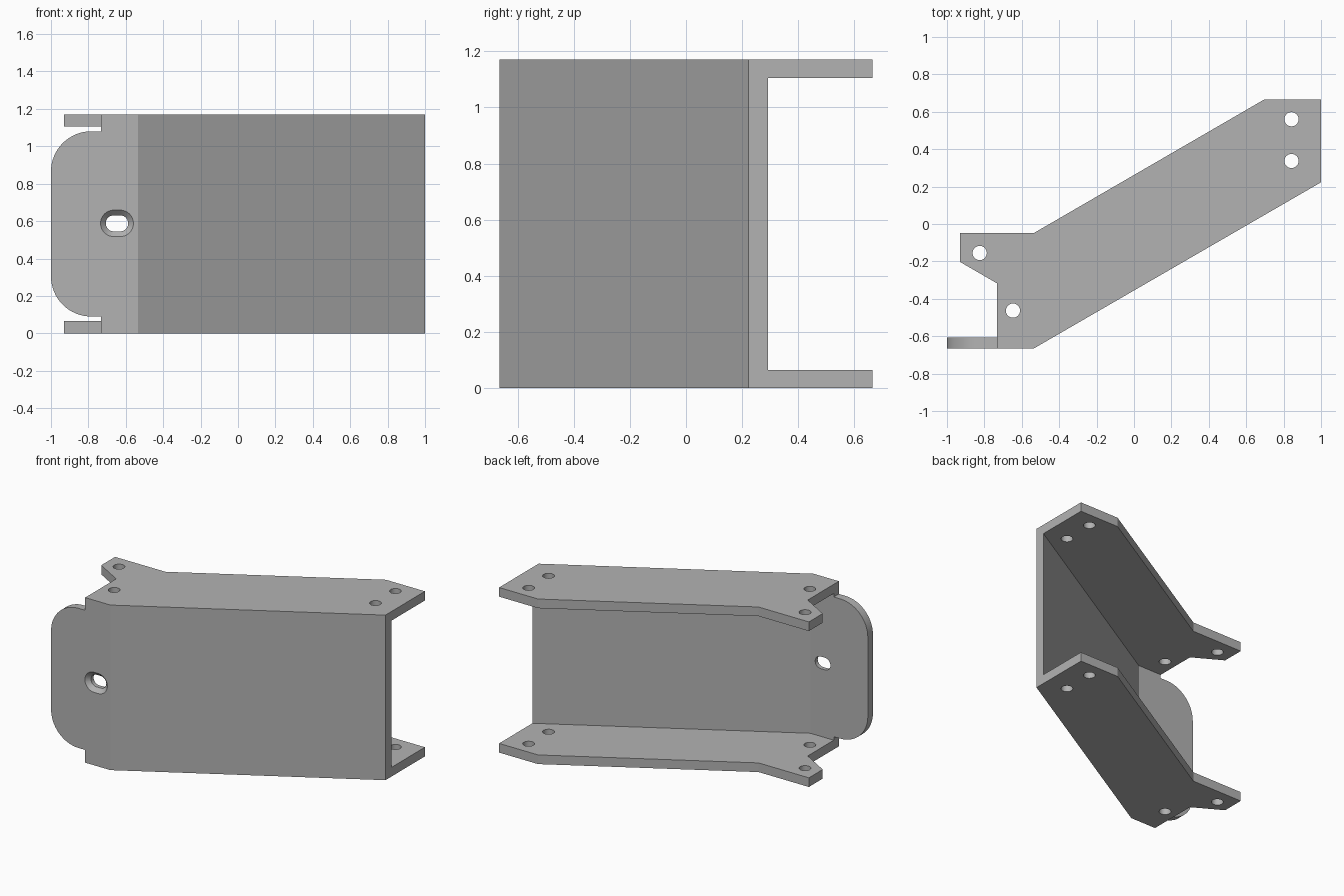
import bpy, bmesh, math
from mathutils import Vector

cube = bpy.data.objects.get("Cube")
if cube:
    bpy.data.objects.remove(cube, do_unlink=True)

HEIGHT, WALL = 1.17, 0.065
MID = HEIGHT / 2
FRONT, INNER = -0.665, -0.608

steel = bpy.data.materials.new("plain_grey_steel")
steel.use_nodes = True
grey = (0.45, 0.45, 0.45, 1)
steel.diffuse_color = grey
steel.node_tree.nodes["Principled BSDF"].inputs["Base Color"].default_value = grey


def loft(name, rings):
    """Closed solid through matching rings of points."""
    bm = bmesh.new()
    loops = [[bm.verts.new(p) for p in ring] for ring in rings]
    count = len(loops[0])
    for a, b in zip(loops, loops[1:]):
        for i in range(count):
            j = (i + 1) % count
            bm.faces.new((a[i], a[j], b[j], b[i]))
    bm.faces.new(loops[0])
    bm.faces.new(loops[-1])
    bmesh.ops.recalc_face_normals(bm, faces=bm.faces)
    mesh = bpy.data.meshes.new(name)
    bm.to_mesh(mesh)
    bm.free()
    mesh.materials.append(steel)
    obj = bpy.data.objects.new(name, mesh)
    bpy.context.collection.objects.link(obj)
    return obj


def prism(name, outline, z0, z1):
    return loft(name, [[(x, y, z) for x, y in outline] for z in (z0, z1)])


def arc(cx, cy, r, start, end, steps):
    angles = [math.radians(start + (end - start) * i / steps) for i in range(steps + 1)]
    return [(cx + r * math.cos(a), cy + r * math.sin(a)) for a in angles]


def combine(target, tool, operation):
    mod = target.modifiers.new(tool.name, "BOOLEAN")
    mod.object, mod.operation, mod.solver = tool, operation, "EXACT"
    bpy.context.view_layer.objects.active = target
    bpy.ops.object.modifier_apply(modifier=mod.name)
    bpy.data.objects.remove(tool, do_unlink=True)


# Channel body: full-height outline with the open back pocketed out
outline = [(-0.93, -0.048), (-0.535, -0.048), (0.695, 0.665), (1, 0.665),
           (1, 0.223), (-0.535, FRONT), (-0.733, FRONT), (-0.733, -0.317),
           (-0.93, -0.203)]
bracket = prism("angled_channel_bracket", outline, 0, HEIGHT)
pocket = [(-1.2, INNER), (-0.55, INNER), (1.3, 0.466), (1.3, 1), (-1.2, 1)]
combine(bracket, prism("pocket_cutter", pocket, WALL, HEIGHT - WALL), "DIFFERENCE")

# Rounded side tab, set in slightly from the flanges
R, LOW, HIGH = 0.215, 0.09, HEIGHT - 0.09
tab = ([(-0.7, LOW), (-0.7, HIGH)]
       + arc(-1 + R, HIGH - R, R, 90, 180, 16)
       + arc(-1 + R, LOW + R, R, 180, 270, 16))
combine(bracket, loft("tab", [[(x, y, z) for x, z in tab] for y in (FRONT, INNER)]), "UNION")

# Bolt holes through both flanges
for x, y in [(-0.825, -0.155), (-0.647, -0.463), (0.842, 0.56), (0.842, 0.337)]:
    hole = arc(x, y, 0.038, 0, 360, 32)[:-1]
    combine(bracket, prism("hole_cutter", hole, -0.1, HEIGHT + 0.1), "DIFFERENCE")


# Countersunk slot at the root of the tab
def slot(y, r):
    pts = (arc(-0.63, MID + 0.003, r, -90, 90, 16)
           + arc(-0.664, MID + 0.003, r, 90, 270, 16))
    return [(x, y, z) for x, z in pts]


combine(bracket, loft("slot_cutter", [slot(FRONT - 0.01, 0.081), slot(FRONT + 0.028, 0.043),
                                      slot(INNER + 0.05, 0.043)]), "DIFFERENCE")

# Smooth the rounded edges, keep the folds sharp
bpy.ops.object.select_all(action="DESELECT")
bracket.select_set(True)
bpy.context.view_layer.objects.active = bracket
bpy.ops.object.shade_smooth_by_angle(angle=math.radians(25))
